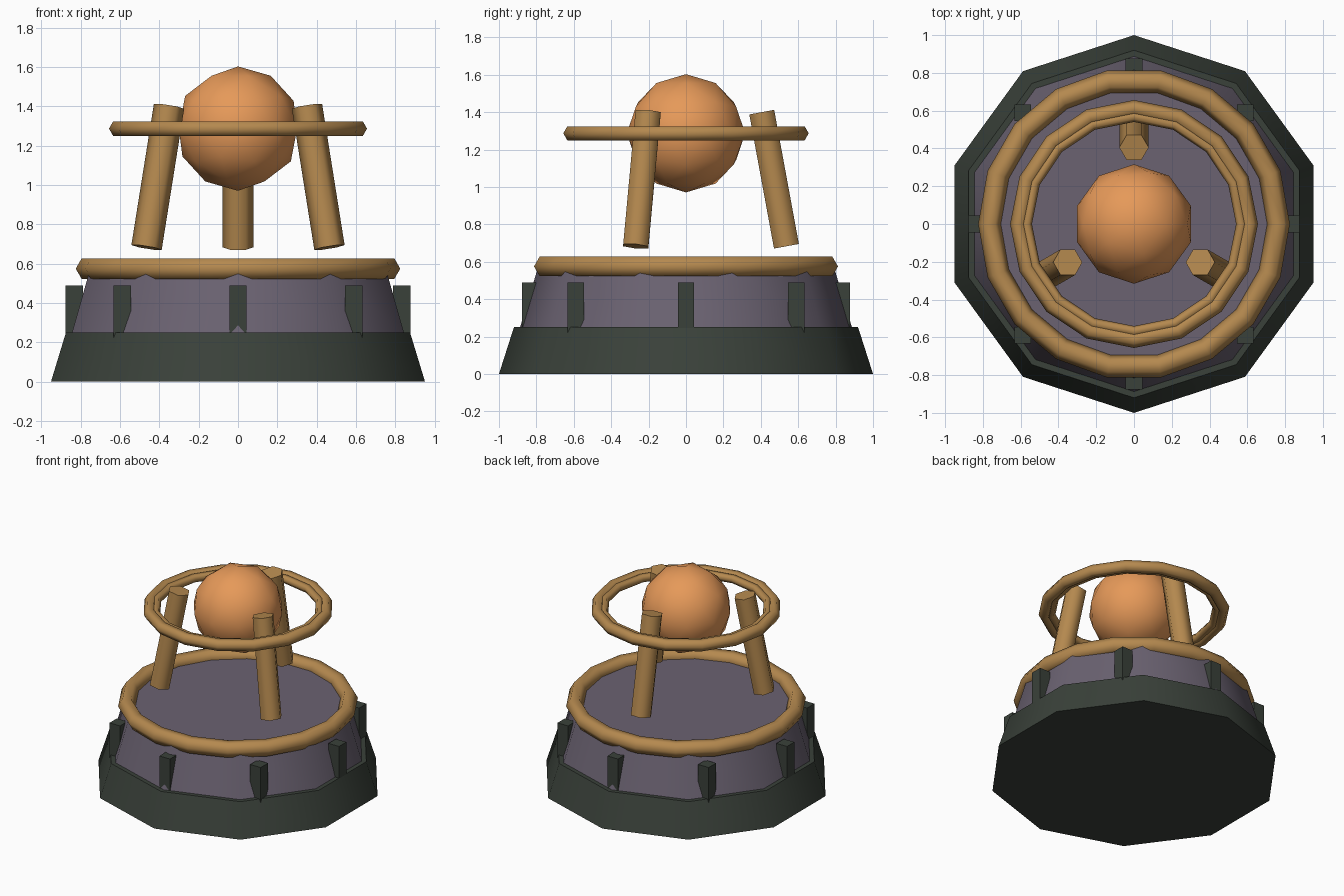
import bpy
from math import radians, cos, sin, hypot, atan2

default = bpy.data.objects.get("Cube")
if default:
    bpy.data.objects.remove(default, do_unlink=True)


def material(name, rgb):
    mat = bpy.data.materials.new(name)
    mat.use_nodes = True
    color = (*rgb, 1.0)
    mat.diffuse_color = color
    bsdf = next(n for n in mat.node_tree.nodes if n.type == 'BSDF_PRINCIPLED')
    bsdf.inputs["Base Color"].default_value = color
    bsdf.inputs["Roughness"].default_value = 0.8
    return mat


dark_green = material("dark green metal", (0.042, 0.053, 0.042))
purple = material("dusty purple stone", (0.145, 0.122, 0.165))
brass = material("brass", (0.46, 0.25, 0.078))
orange = material("glowing orange", (0.79, 0.32, 0.10))


def finish(name, mat, smooth=True):
    obj = bpy.context.object
    obj.name = obj.data.name = name
    obj.data.materials.append(mat)
    if smooth:
        bpy.ops.object.shade_smooth_by_angle(angle=radians(65))
    return obj


def frustum(name, mat, r_low, r_high, z_low, z_high):
    bpy.ops.mesh.primitive_cone_add(
        vertices=10, radius1=r_low, radius2=r_high, depth=z_high - z_low,
        location=(0, 0, (z_low + z_high) / 2))
    return finish(name, mat)


def ring(name, major, minor, z, segments):
    bpy.ops.mesh.primitive_torus_add(
        major_radius=major, minor_radius=minor, major_segments=segments,
        minor_segments=6, location=(0, 0, z))
    return finish(name, brass)


# Ten-sided base and drum
frustum("base", dark_green, 1.0, 0.92, 0, 0.25)
frustum("drum", purple, 0.89, 0.79, 0.24, 0.575)

# Brass rings: drum rim and the floating double ring
ring("drum_rim", 0.765, 0.06, 0.575, 18)
ring("floating_ring", 0.613, 0.043, 1.287, 16)
ring("floating_ring_inner", 0.57, 0.03, 1.287, 16)

# Square studs around the drum
for i in range(8):
    a = radians(45 * i)
    bpy.ops.mesh.primitive_cube_add(
        size=1, location=(0.832 * cos(a), 0.832 * sin(a), 0.345))
    bpy.context.object.scale = (0.088, 0.088, 0.29)
    finish(f"stud_{i + 1}", dark_green, smooth=False)

# Three hexagonal prongs leaning inwards
r_low, z_low, r_high, z_high = 0.537, 0.683, 0.405, 1.40
tilt = atan2(r_low - r_high, z_high - z_low)
for i in range(3):
    a = radians(90 + 120 * i)
    r = (r_low + r_high) / 2
    bpy.ops.mesh.primitive_cylinder_add(
        vertices=6, radius=0.078, depth=hypot(r_low - r_high, z_high - z_low),
        location=(r * cos(a), r * sin(a), (z_low + z_high) / 2),
        rotation=(0, -tilt, a))
    finish(f"prong_{i + 1}", brass)

# Floating orb
bpy.ops.mesh.primitive_ico_sphere_add(
    subdivisions=2, radius=0.316, location=(0, 0, 1.287))
finish("orb", orange)
